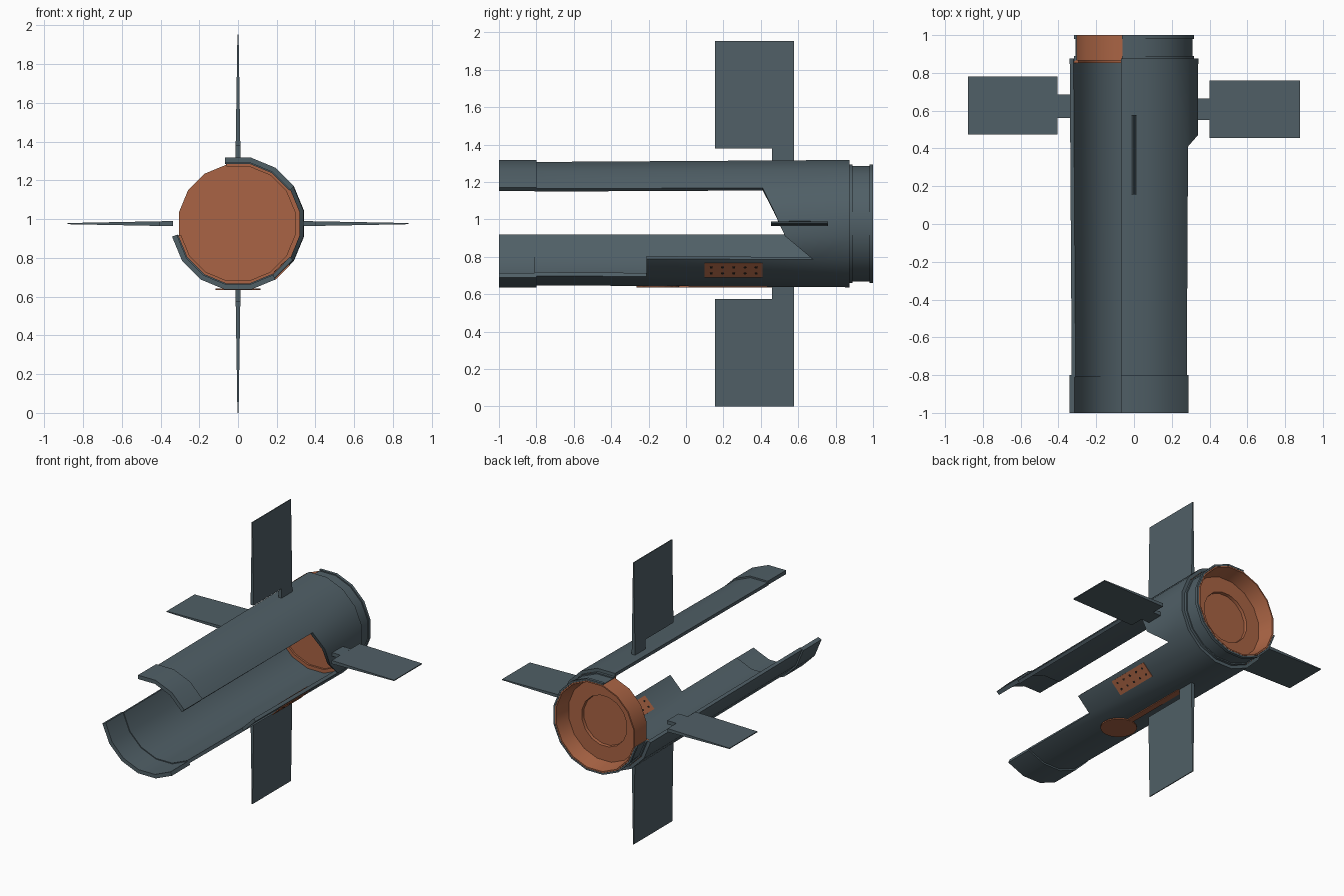
import bpy, bmesh, math
from mathutils import Matrix, Vector

if "Cube" in bpy.data.objects:
    bpy.data.objects.remove(bpy.data.objects["Cube"])

ZC = 0.977                      # height of the tube axis
A0, STEP = 191.25, 22.5         # shell starts here, 16 sides per turn


def mat(name, rgb):
    m = bpy.data.materials.new(name)
    m.diffuse_color = (*rgb, 1)
    m.use_nodes = True
    m.node_tree.nodes["Principled BSDF"].inputs["Base Color"].default_value = m.diffuse_color
    return m


GREY = mat("slate grey", (0.080, 0.115, 0.134))
RUST = mat("rust orange", (0.40, 0.127, 0.058))
DARK = mat("hole dark", (0.02, 0.015, 0.012))


def pt(r, deg, y):
    a = math.radians(deg)
    return (r * math.cos(a), y, ZC + r * math.sin(a))


def finish(bm, name, m, thick=0, smooth=True, recalc=True):
    if recalc:
        bmesh.ops.recalc_face_normals(bm, faces=bm.faces)
    me = bpy.data.meshes.new(name)
    bm.to_mesh(me)
    bm.free()
    ob = bpy.data.objects.new(name, me)
    bpy.context.collection.objects.link(ob)
    me.materials.append(m)
    bpy.ops.object.select_all(action='DESELECT')
    ob.select_set(True)
    bpy.context.view_layer.objects.active = ob
    if thick:
        s = ob.modifiers.new("wall", 'SOLIDIFY')
        s.thickness, s.offset = thick, -1
        bpy.ops.object.modifier_apply(modifier=s.name)
    if smooth:
        bpy.ops.object.shade_smooth_by_angle(angle=math.radians(30))
    return ob


def shell(name, starts, y_end, radius, thick):
    """Curved wall: starts maps a side number to its (y at left, y at right)."""
    cols = {}
    for k, (a, b) in starts.items():
        cols.setdefault(k, set()).update((a, y_end))
        cols.setdefault(k + 1, set()).update((b, y_end))
    bm = bmesh.new()
    vs = {(i, y): bm.verts.new(pt(radius(y), A0 + STEP * i, y))
          for i, ys in cols.items() for y in ys}
    for k, (a, b) in starts.items():
        left = [vs[k, y] for y in sorted(cols[k]) if y >= a]
        right = [vs[k + 1, y] for y in sorted(cols[k + 1]) if y >= b]
        bm.faces.new(left + right[::-1])
    return finish(bm, name, GREY, thick, recalc=False)


def lathe(name, profile, m, sides):
    """Closed (radius, y) profile turned about the tube axis; 16 sides = full turn."""
    bm = bmesh.new()
    full = sides == 16
    rings = [[bm.verts.new(pt(r, A0 + STEP * i, y)) for r, y in profile]
             for i in range(sides if full else sides + 1)]
    n = len(profile)
    for i in range(sides):
        p, q = rings[i], rings[(i + 1) % len(rings)]
        for j in range(n):
            if profile[j][0] or profile[(j + 1) % n][0]:
                bm.faces.new((p[j], p[(j + 1) % n], q[(j + 1) % n], q[j]))
    if not full:
        bm.faces.new(rings[0])
        bm.faces.new(rings[-1])
    bmesh.ops.remove_doubles(bm, verts=bm.verts, dist=1e-5)
    return finish(bm, name, m)


# Main tube wall: open on the left, cut away on the right
cuts = {5: (-.21, -.21), 6: (.68, .53), 7: (.53, .47), 8: (.47, .41)}
shell("tube_wall", {k: cuts.get(k, (-.81, -.81)) for k in range(12)}, .875,
      lambda y: .336 + .011 * (y + .81) / 1.685, .022)

# Thicker lip at the front ends of the two wall strips
shell("lower_front_lip", {k: (-1, -1) for k in range(5)}, -.80, lambda y: .347, .027)
shell("upper_front_lip", {k: (-1, -1) for k in range(9, 12)}, -.80, lambda y: .347, .027)

# Stepped rear collar, open on the left like the wall
lathe("rear_collar", [(.311, .862), (.323, .862), (.323, .89), (.315, .89), (.315, .98),
                      (.323, .98), (.323, 1), (.311, 1)], GREY, 12)

# Orange bulkhead and dished rear end
lathe("bulkhead_rim", [(.30, .852), (.33, .852), (.33, .868), (.30, .868)], RUST, 12)
lathe("rear_cup", [(0, .865), (.31, .865), (.31, 1), (.301, 1), (.278, .895),
                   (.175, .895), (.172, .875), (0, .875)], RUST, 16)


def slab(bm, s0, s1, y0, y1, t0, t1):
    """Tapered block: span s along x, chord along y, half thickness t0 to t1."""
    res = bmesh.ops.create_cube(bm, size=2)
    for v in res["verts"]:
        x, y, z = v.co
        v.co = (s1 if x > 0 else s0, y1 if y > 0 else y0, z * (t1 if x > 0 else t0))


def fin(name, deg, root, s0, s1, y0, y1, p0, p1):
    bm = bmesh.new()
    slab(bm, root, s0 + .002, p0, p1, .013, .012)     # hinge post
    slab(bm, s0, s1, y0, y1, .012, .003)              # blade
    bm.transform(Matrix.Translation((0, 0, ZC)) @ Matrix.Rotation(math.radians(-deg), 4, 'Y'))
    finish(bm, name, GREY, smooth=False)


fin("top_fin", 90, .32, .403, .977, .155, .577, .46, .577)
fin("bottom_fin", -90, .32, .403, .977, .155, .577, .46, .577)
fin("right_fin", 0, .325, .40, .88, .455, .76, .55, .665)
fin("left_fin", 180, .335, .405, .88, .475, .78, .56, .685)

# Perforated panel set in the lower right wall
TILT = Matrix.Translation((0, 0, ZC)) @ Matrix.Rotation(math.radians(45), 4, 'Y')
bm = bmesh.new()
bmesh.ops.create_cube(bm, size=1, matrix=TILT @ Matrix.Translation((.325, .255, -.014))
                      @ Matrix.Diagonal((.032, .31, .104, 1)))
finish(bm, "vent_panel", RUST, smooth=False)
bm = bmesh.new()
for i in range(5):
    for z in (-.036, .010):
        bmesh.ops.create_cone(
            bm, cap_ends=True, segments=8, radius1=.008, radius2=.008, depth=.035,
            matrix=TILT @ Matrix.Translation((.325, .135 + .06 * i, z))
            @ Matrix.Rotation(math.pi / 2, 4, 'Y'))
finish(bm, "vent_holes", DARK, smooth=False)

# Keyhole shaped plate under the tube
bm = bmesh.new()
bmesh.ops.create_cone(bm, cap_ends=True, segments=20, radius1=.115, radius2=.115, depth=.008,
                      matrix=Matrix.Translation((0, -.15, .639)))
bmesh.ops.create_cube(bm, size=1, matrix=Matrix.Translation((0, .2, .640))
                      @ Matrix.Diagonal((.042, .52, .008, 1)))
finish(bm, "keyhole_plate", RUST, smooth=False)
